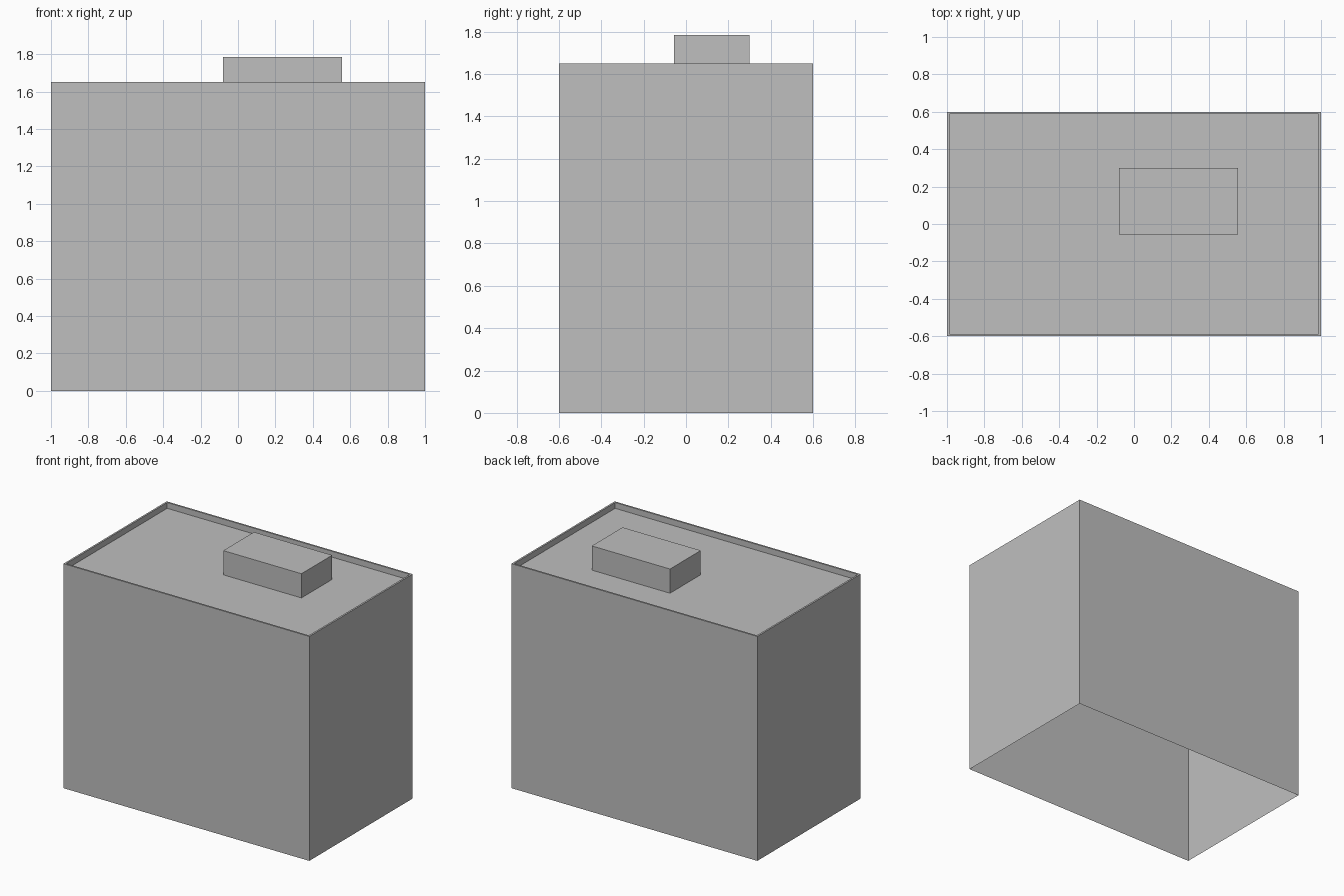
import bpy
import bmesh

cube = bpy.data.objects.get("Cube")
if cube:
    bpy.data.objects.remove(cube, do_unlink=True)

# One plain grey for everything
grey = bpy.data.materials.new("light grey")
grey.use_nodes = True
colour = (0.52, 0.52, 0.52, 1)
grey.diffuse_color = colour
grey.node_tree.nodes["Principled BSDF"].inputs["Base Color"].default_value = colour

WALL_TOP = 1.65
ROOF_Z = 1.607
RIM = 0.013


def ring(bm, x0, x1, y0, y1, z):
    """Rectangular loop of four vertices, counter-clockwise from above."""
    return [bm.verts.new((x, y, z)) for x, y in
            ((x0, y0), (x1, y0), (x1, y1), (x0, y1))]


def open_shell(name, sections):
    """Bridge rectangular sections in order and cap only the last one."""
    bm = bmesh.new()
    rings = [ring(bm, *s) for s in sections]
    for a, b in zip(rings, rings[1:]):
        for i in range(4):
            j = (i + 1) % 4
            bm.faces.new((a[i], a[j], b[j], b[i]))
    bm.faces.new(rings[-1])
    mesh = bpy.data.meshes.new(name)
    bm.to_mesh(mesh)
    bm.free()
    mesh.materials.append(grey)
    obj = bpy.data.objects.new(name, mesh)
    bpy.context.collection.objects.link(obj)
    return obj


# Walls open at the ground, thin parapet rim, and the sunken flat roof
ix, iy = 1 - RIM, 0.6 - RIM
open_shell("building_walls_and_roof", [
    (-1, 1, -0.6, 0.6, 0),
    (-1, 1, -0.6, 0.6, WALL_TOP),
    (-ix, ix, -iy, iy, WALL_TOP),
    (-ix, ix, -iy, iy, ROOF_Z),
])

# Small box standing on the roof
box = (-0.08, 0.556, -0.057, 0.3)
open_shell("rooftop_box", [(*box, ROOF_Z), (*box, 1.785)])
